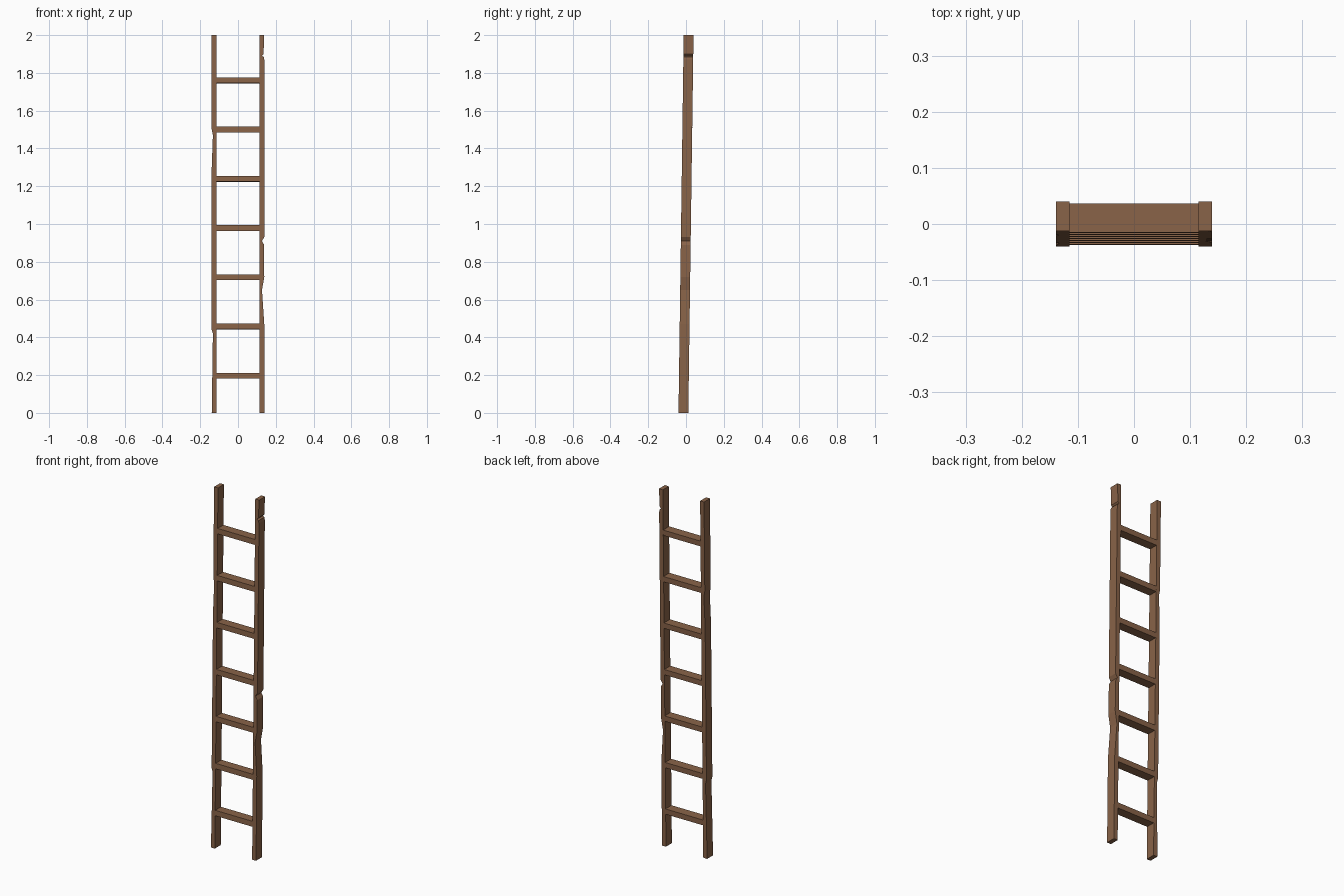
import bpy, bmesh, math
from mathutils import Matrix

cube = bpy.data.objects.get("Cube")
if cube:
    bpy.data.objects.remove(cube, do_unlink=True)

wood = bpy.data.materials.new("brown_wood")
wood.use_nodes = True
colour = (0.25, 0.125, 0.065, 1)
wood.diffuse_color = colour
wood.node_tree.nodes["Principled BSDF"].inputs["Base Color"].default_value = colour

DEPTH = 0.052
INNER, OUTER = 0.115, 0.139
LEAN = 0.0275 / 2


def lean_y(z):
    return (z - 1) * LEAN


def extrude_profile(name, points):
    """Extrude an (x, z) outline through the ladder depth, sheared to lean back."""
    bm = bmesh.new()
    face = bm.faces.new([bm.verts.new((x, lean_y(z) - DEPTH / 2, z)) for x, z in points])
    out = bmesh.ops.extrude_face_region(bm, geom=[face])
    verts = [g for g in out["geom"] if isinstance(g, bmesh.types.BMVert)]
    bmesh.ops.translate(bm, verts=verts, vec=(0, DEPTH, 0))
    bmesh.ops.recalc_face_normals(bm, faces=bm.faces)
    mesh = bpy.data.meshes.new(name)
    bm.to_mesh(mesh)
    bm.free()
    mesh.materials.append(wood)
    obj = bpy.data.objects.new(name, mesh)
    bpy.context.collection.objects.link(obj)
    return obj


def rail(name, side, chips):
    """Upright whose outer edge is chipped: chips are (height, cut depth)."""
    outer = [(0, 0)] + chips + [(2, 0)]
    points = [(side * INNER, 2), (side * INNER, 0)]
    points += [(side * (OUTER - cut), z) for z, cut in outer]
    return extrude_profile(name, points)


# Worn uprights
rail("left_rail", 1, [(0.47, 0), (0.65, 0.012), (0.72, 0), (0.89, 0.001),
                      (0.91, 0.012), (0.93, 0), (1.87, 0), (1.885, 0.003),
                      (1.89, 0.013), (1.90, 0.004)])
rail("right_rail", -1, [(0.28, 0.004), (0.42, 0.006), (0.44, 0), (1.3, 0),
                        (1.47, 0.006), (1.5, 0)])

# Evenly spaced rungs, set flush between the uprights
for i in range(7):
    z = 0.197 + i * 0.2605
    extrude_profile(f"rung_{i + 1}", [(-INNER, z - 0.015), (INNER, z - 0.015),
                                      (INNER, z + 0.015), (-INNER, z + 0.015)])
    rung = bpy.context.collection.objects[f"rung_{i + 1}"]
    # Tip each rung to match the lean
    pivot = Matrix.Translation((0, lean_y(z), z))
    tilt = Matrix.Rotation(-math.atan(LEAN), 4, "X")
    rung.data.transform(pivot @ tilt @ pivot.inverted())
